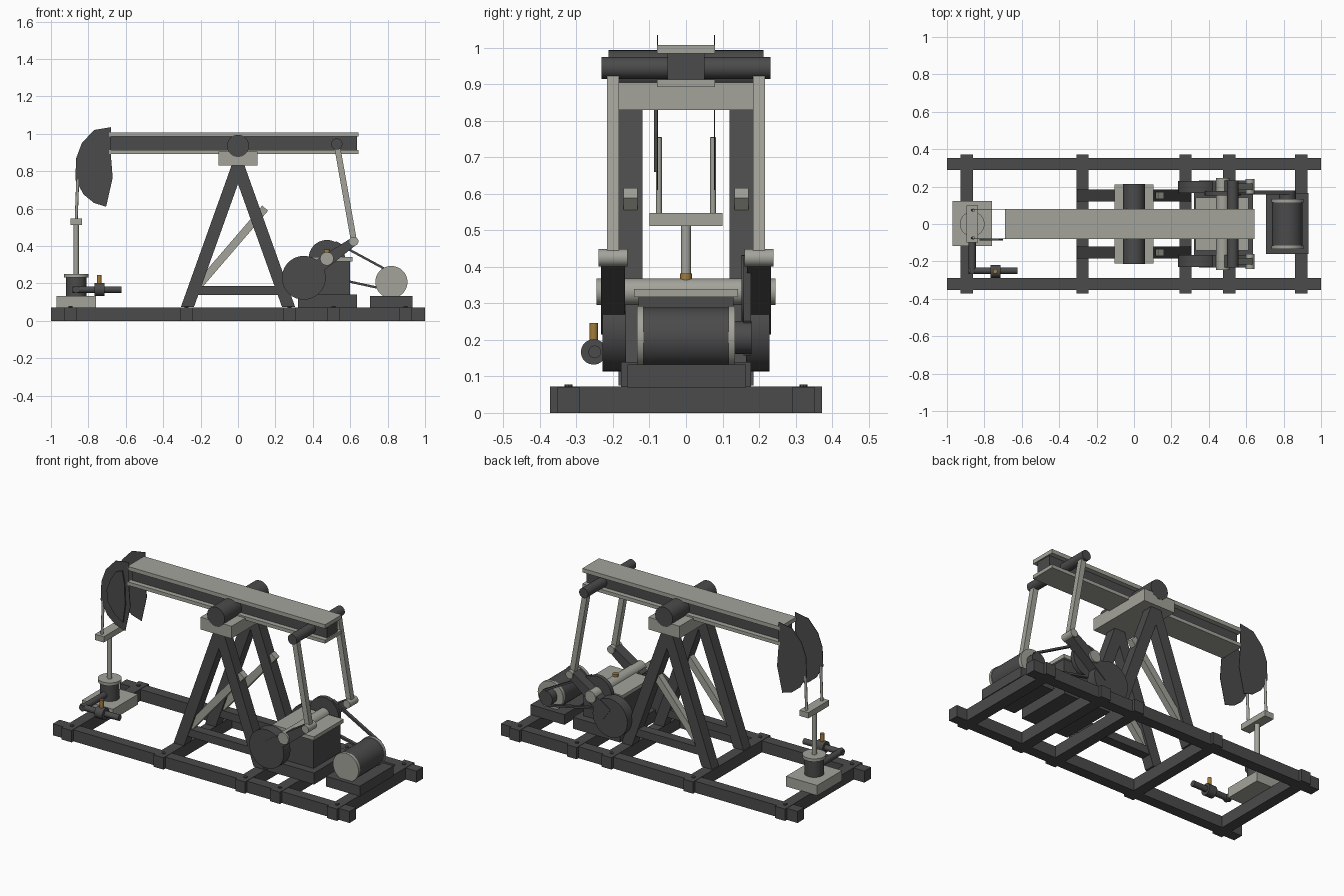
import bpy, bmesh, math
from mathutils import Vector, Matrix

if "Cube" in bpy.data.objects:
    bpy.data.objects.remove(bpy.data.objects["Cube"])


def material(name, rgb):
    m = bpy.data.materials.new(name)
    m.diffuse_color = (*rgb, 1)
    m.use_nodes = True
    m.node_tree.nodes["Principled BSDF"].inputs["Base Color"].default_value = m.diffuse_color
    return m


DARK = material("dark_steel", (0.07, 0.07, 0.07))
LIGHT = material("light_grey", (0.37, 0.37, 0.33))
BRASS = material("brass", (0.36, 0.20, 0.045))


def finish(bm, name, mat, smooth=False):
    bmesh.ops.recalc_face_normals(bm, faces=bm.faces[:])
    me = bpy.data.meshes.new(name)
    bm.to_mesh(me)
    bm.free()
    me.materials.append(mat)
    ob = bpy.data.objects.new(name, me)
    bpy.context.collection.objects.link(ob)
    if smooth:
        bpy.context.view_layer.objects.active = ob
        ob.select_set(True)
        bpy.ops.object.shade_smooth_by_angle(angle=math.radians(40))
        ob.select_set(False)
    return ob


def box(name, mat, x0, x1, y0, y1, z0, z1):
    bm = bmesh.new()
    bmesh.ops.create_cube(bm, size=1)
    for v in bm.verts:
        v.co = Vector(((x0 + x1) / 2 + v.co.x * (x1 - x0),
                       (y0 + y1) / 2 + v.co.y * (y1 - y0),
                       (z0 + z1) / 2 + v.co.z * (z1 - z0)))
    return finish(bm, name, mat)


def rod(name, mat, a, b, r, sides=32):
    a, b = Vector(a), Vector(b)
    d = b - a
    bm = bmesh.new()
    mtx = Matrix.Translation((a + b) / 2) @ d.to_track_quat('Z', 'Y').to_matrix().to_4x4()
    bmesh.ops.create_cone(bm, cap_ends=True, segments=sides, radius1=r, radius2=r,
                          depth=d.length, matrix=mtx)
    return finish(bm, name, mat, True)


def plate(name, mat, pts, y0, y1):
    """Extrude an x-z outline from y0 to y1."""
    bm = bmesh.new()
    f = bm.faces.new([bm.verts.new((x, y0, z)) for x, z in pts])
    new = bmesh.ops.extrude_face_region(bm, geom=[f])["geom"]
    for v in new:
        if isinstance(v, bmesh.types.BMVert):
            v.co.y = y1
    return finish(bm, name, mat)


def bar(name, mat, a, b, wa, wb, y0, y1):
    """Straight bar in the x-z plane, tapering from width wa to wb."""
    a, b = Vector(a), Vector(b)
    d = (b - a).normalized()
    n = Vector((-d.y, d.x))
    return plate(name, mat, [a + n * wa / 2, a - n * wa / 2, b - n * wb / 2, b + n * wb / 2], y0, y1)


# Skid frame
for s in (-1, 1):
    box("skid_rail", DARK, -1, 1, s * 0.322 - 0.032, s * 0.322 + 0.032, 0, 0.07)
for x in (-0.895, -0.275, 0.275, 0.51, 0.895):
    box("skid_crossbeam", DARK, x - 0.033, x + 0.033, -0.372, 0.372, 0, 0.072)
    for s in (-1, 1):
        rod("skid_bolt", DARK, (x, s * 0.322, 0.06), (x, s * 0.322, 0.078), 0.011, 8)

# Walking beam
box("beam_top_flange", LIGHT, -0.69, 0.643, -0.08, 0.08, 0.984, 1.008)
box("beam_bottom_flange", LIGHT, -0.69, 0.643, -0.08, 0.08, 0.893, 0.914)
box("beam_web", DARK, -0.68, 0.635, -0.05, 0.05, 0.914, 0.984)
rod("beam_pivot", DARK, (0, -0.213, 0.935), (0, 0.213, 0.935), 0.059)
box("pivot_saddle", LIGHT, -0.105, 0.105, -0.212, 0.212, 0.83, 0.905)
rod("equalizer_tube", DARK, (0.528, -0.232, 0.945), (0.528, 0.232, 0.945), 0.03)

# Rocking head: two side plates and a raised panel
head = [(-0.68, 1.035), (-0.77, 1.02), (-0.835, 0.95), (-0.865, 0.87), (-0.87, 0.755),
        (-0.825, 0.675), (-0.77, 0.63), (-0.705, 0.61), (-0.67, 0.765), (-0.68, 0.89)]
panel = [(-0.72, 0.975), (-0.765, 0.955), (-0.80, 0.90), (-0.825, 0.83), (-0.818, 0.765),
         (-0.775, 0.70), (-0.715, 0.66), (-0.70, 0.77), (-0.705, 0.90)]
for s in (-1, 1):
    plate("head_side", DARK, head, s * 0.077, s * 0.080)
plate("head_panel", DARK, panel, -0.088, -0.080)

# Hanger rods, carrier bar and polished rod
for s in (-1, 1):
    rod("hanger_rod", LIGHT, (-0.865, s * 0.074, 0.54), (-0.857, s * 0.074, 0.755), 0.008, 12)
box("carrier_bar", LIGHT, -0.895, -0.835, -0.10, 0.10, 0.512, 0.547)
rod("polished_rod", LIGHT, (-0.865, 0, 0.24), (-0.865, 0, 0.515), 0.014, 16)

# Wellhead with side pipe and valve
box("well_pad", LIGHT, -0.97, -0.76, -0.118, 0.122, 0.07, 0.132)
rod("well_casing", DARK, (-0.865, 0, 0.13), (-0.865, 0, 0.232), 0.055)
rod("well_flange", LIGHT, (-0.865, 0, 0.232), (-0.865, 0, 0.25), 0.066)
rod("outlet_pipe", DARK, (-0.865, 0, 0.167), (-0.865, -0.267, 0.167), 0.019, 20)
rod("flow_pipe", DARK, (-0.884, -0.25, 0.167), (-0.622, -0.25, 0.167), 0.0175, 20)
rod("valve_body", DARK, (-0.768, -0.253, 0.167), (-0.715, -0.253, 0.167), 0.035, 20)
rod("valve_stem", BRASS, (-0.742, -0.253, 0.19), (-0.742, -0.253, 0.246), 0.012, 12)

# A-frame supports
for s in (-1, 1):
    ya, yb = sorted((s * 0.119, s * 0.185))
    for t in (-1, 1):
        plate("frame_leg", DARK, [(t * 0.305, 0.075), (t * 0.235, 0.075),
                                  (t * -0.037, 0.835), (t * 0.033, 0.835)], ya, yb)
    box("frame_tie", DARK, -0.25, 0.25, ya + 0.004, yb - 0.004, 0.138, 0.185)
    bar("frame_brace", LIGHT, (-0.205, 0.195), (0.145, 0.602), 0.042, 0.042,
        s * 0.152 - 0.019, s * 0.152 + 0.019)

# Gearbox
box("gearbox_base", DARK, 0.32, 0.637, -0.178, 0.178, 0.07, 0.14)
box("gearbox_body", DARK, 0.34, 0.60, -0.13, 0.13, 0.14, 0.32)
box("gearbox_lid", LIGHT, 0.33, 0.612, -0.143, 0.143, 0.318, 0.34)
rod("crank_shaft", LIGHT, (0.475, -0.245, 0.332), (0.475, 0.245, 0.332), 0.036)
rod("filler_cap", BRASS, (0.475, 0, 0.33), (0.475, 0, 0.382), 0.016, 16)

# Cranks, counterweights and connecting arms
PIN = (0.62, 0.425)
for s in (-1, 1):
    rod("counterweight", DARK, (0.352, s * 0.165, 0.23), (0.352, s * 0.229, 0.23), 0.117, 36)
    bar("crank_arm", DARK, (0.37, 0.248), PIN, 0.08, 0.045, s * 0.167, s * 0.233)
    rod("wrist_pin", LIGHT, (PIN[0], s * 0.16, PIN[1]), (PIN[0], s * 0.24, PIN[1]), 0.024, 20)
    bar("connecting_arm", LIGHT, PIN, (0.528, 0.945), 0.032, 0.032, s * 0.183, s * 0.217)

# Motor
box("motor_base", DARK, 0.705, 0.933, -0.16, 0.165, 0.07, 0.132)
rod("motor_body", DARK, (0.82, -0.12, 0.207), (0.82, 0.12, 0.207), 0.082, 36)
for s in (-1, 1):
    rod("motor_cap", LIGHT, (0.82, s * 0.116, 0.207), (0.82, s * 0.134, 0.207), 0.086, 36)

# Belt drive
BIG, SMALL = Vector((0.475, 0.335)), Vector((0.82, 0.207))
R, r = 0.097, 0.045
rod("large_pulley", DARK, (BIG.x, 0.152, BIG.y), (BIG.x, 0.177, BIG.y), R, 36)
rod("small_pulley", DARK, (SMALL.x, 0.13, SMALL.y), (SMALL.x, 0.18, SMALL.y), r, 24)
d = SMALL - BIG
for s in (-1, 1):
    ang = math.atan2(d.y, d.x) + s * math.acos((R - r) / d.length)
    n = Vector((math.cos(ang), math.sin(ang)))
    bar("belt", DARK, BIG + n * R, SMALL + n * r, 0.012, 0.012, 0.158, 0.178)
